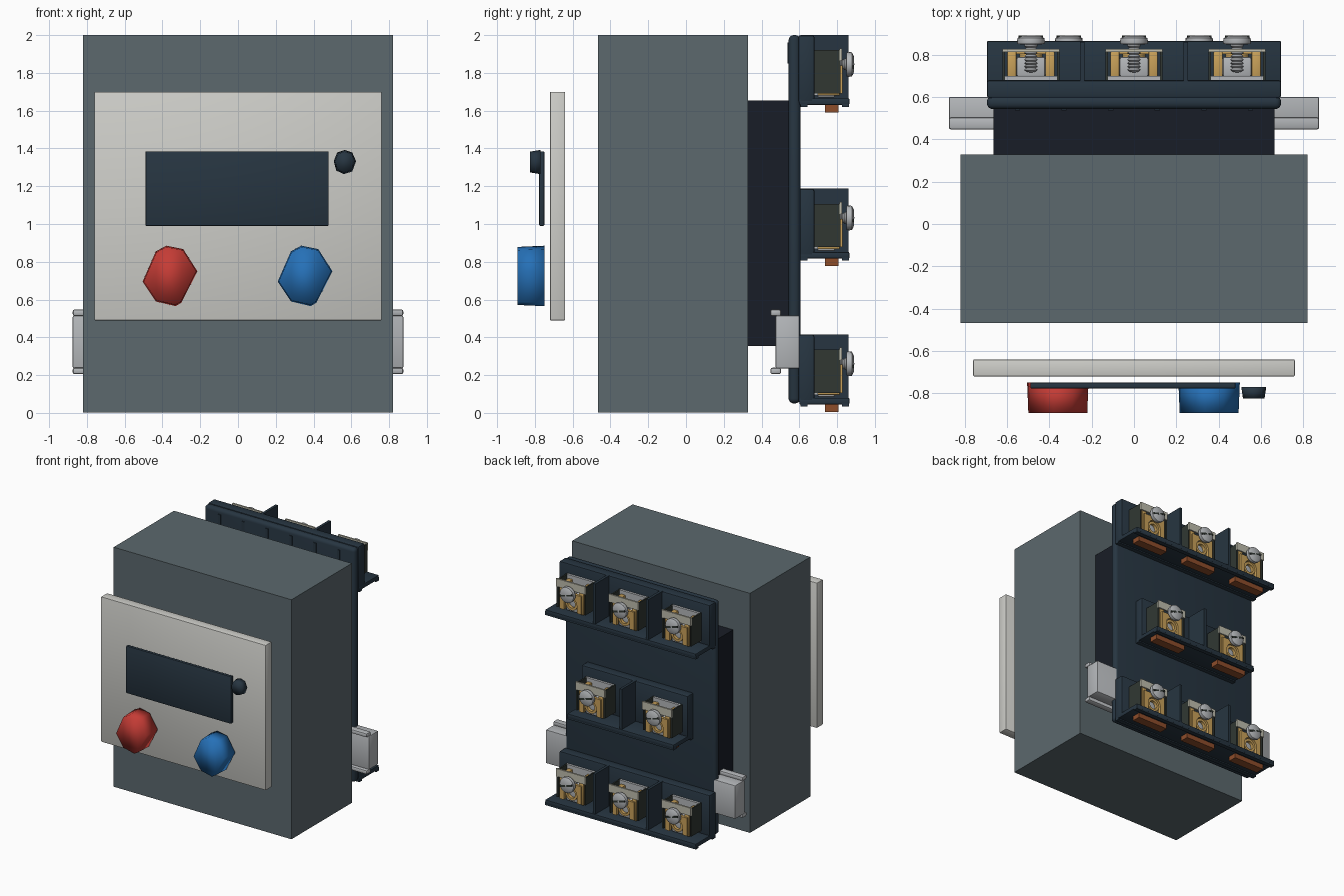
import bpy, bmesh, math
from mathutils import Vector

if "Cube" in bpy.data.objects:
    bpy.data.objects.remove(bpy.data.objects["Cube"])

def mat(name, r, g, b):
    m = bpy.data.materials.new(name)
    m.diffuse_color = tuple((c / 255) ** 2.2 for c in (r, g, b)) + (1,)
    m.use_nodes = True
    m.node_tree.nodes["Principled BSDF"].inputs["Base Color"].default_value = m.diffuse_color
    return m

BODY = mat("body_grey", 92, 104, 109)
DARK = mat("dark_blue", 43, 56, 67)
BLACK = mat("near_black", 31, 35, 43)
PANEL = mat("panel_light", 205, 205, 200)
RED = mat("red", 195, 62, 56)
BLUE = mat("blue", 42, 112, 182)
BRASS = mat("brass", 200, 160, 90)
COPPER = mat("copper", 140, 78, 46)
STEEL = mat("steel", 178, 181, 184)
OLIVE = mat("olive_dark", 52, 58, 54)
LABEL = mat("label_beige", 190, 188, 172)

def add(name, bm, m, smooth=None):
    bmesh.ops.recalc_face_normals(bm, faces=bm.faces)
    me = bpy.data.meshes.new(name)
    bm.to_mesh(me)
    bm.free()
    me.materials.append(m)
    ob = bpy.data.objects.new(name, me)
    bpy.context.collection.objects.link(ob)
    if smooth is not None:
        bpy.ops.object.select_all(action='DESELECT')
        ob.select_set(True)
        bpy.context.view_layer.objects.active = ob
        bpy.ops.object.shade_smooth_by_angle(angle=math.radians(smooth))
    return ob

def box(name, x, y, z, m, bevel=0, seg=2):
    """Box from (min, max) pairs, optionally with rounded edges."""
    bm = bmesh.new()
    bmesh.ops.create_cube(bm, size=1)
    for v in bm.verts:
        v.co = Vector([(a + b) / 2 + c * (b - a) for c, (a, b) in zip(v.co, (x, y, z))])
    if bevel:
        bmesh.ops.bevel(bm, geom=bm.edges[:], offset=bevel, segments=seg,
                        profile=0.5, affect='EDGES')
    return add(name, bm, m, 40 if bevel else None)

def prism(name, pts, cx, cz, y0, y1, m, scale=1, smooth=None):
    """Outline in x/z extruded from y0 to y1, scaled at y1."""
    bm = bmesh.new()
    a = [bm.verts.new((cx + x, y0, cz + z)) for x, z in pts]
    b = [bm.verts.new((cx + x * scale, y1, cz + z * scale)) for x, z in pts]
    bm.faces.new(a)
    bm.faces.new(b)
    n = len(pts)
    for i in range(n):
        j = (i + 1) % n
        bm.faces.new((a[i], a[j], b[j], b[i]))
    return add(name, bm, m, smooth)

def lathe(name, prof, cx, cz, m, n=20):
    """Profile of (radius, y) spun about a y axis."""
    bm = bmesh.new()
    vs = [bm.verts.new((cx + r, y, cz)) for r, y in prof]
    es = [bm.edges.new(e) for e in zip(vs, vs[1:])]
    bmesh.ops.spin(bm, geom=vs + es, cent=(cx, 0, cz), axis=(0, 1, 0),
                   angle=math.tau, steps=n, use_duplicate=False)
    bmesh.ops.remove_doubles(bm, verts=bm.verts, dist=0.0005)
    return add(name, bm, m, 40)

# main enclosure
box("enclosure", (-.82, .82), (-.467, .328), (.003, 2), BODY)

# floating front panel, display and buttons
box("front_panel", (-.76, .76), (-.72, -.64), (.49, 1.70), PANEL, .005)
box("display", (-.49, .48), (-.777, -.75), (.99, 1.385), DARK, .006)
knob = [(-.145, -.03), (-.075, .13), (-.02, .16), (.07, .142),
        (.145, .025), (.06, -.142), (.03, -.16), (-.075, -.135)]
prism("red_button", knob, -.36, .725, -.75, -.893, RED, .96, 180)
prism("blue_button", knob, .355, .725, -.75, -.893, BLUE, .96, 180)
small = [(-.058, .005), (-.04, .05), (0, .064), (.04, .05),
         (.06, .005), (.04, -.05), (-.005, -.064), (-.045, -.045)]
prism("indicator", small, .565, 1.328, -.77, -.825, DARK, .86, 180)

# rear block and carrier plate
box("rear_block", (-.665, .665), (.326, .55), (.355, 1.655), BLACK)
box("carrier_plate", (-.695, .695), (.543, .605), (.05, 2), DARK, .027, 4)
for i in range(6):
    x = -.55 + .22 * i
    box("plate_rib", (x - .012, x + .012), (.537, .56), (1.85, 1.96), DARK)

# mounting rail with two lips
box("rail_web", (-.875, .875), (.475, .601), (.235, .515), STEEL, .008)
for z in (.205, .513):
    box("rail_lip", (-.875, .875), (.447, .503), (z, z + .034), STEEL, .01)

# screw profile: threaded shank, then domed head
screw = [(0, .715)]
for i in range(8):
    y = .72 + .016 * i
    screw += [(.022, y), (.031, y + .008)]
screw += [(.03, .848), (.063, .85), (.066, .86), (.064, .878), (.045, .888), (0, .891)]

# arched brass clamp outline
arch = [(-.1, -.09), (-.1, .06), (.1, .06), (.1, -.09), (.06, -.09)]
arch += [(.06 * math.cos(a), -.03 + .06 * math.sin(a))
         for a in (math.pi * k / 10 for k in range(11))] + [(-.06, -.09)]

def terminal(x, z):
    """One screw clamp, z is the base height of its row."""
    w = .128
    for s in (-1, 1):
        c = x + s * w
        box("clamp_side", (c - .006, c + .006), (.675, .818), (z + .06, z + .29), OLIVE)
        c = x + s * .09
        box("brass_leg", (c - .022, c + .022), (.69, .815), (z + .05, z + .26), BRASS, .006)
    box("clamp_back", (x - w, x + w), (.675, .70), (z + .05, z + .29), STEEL)
    box("steel_core", (x - .068, x + .068), (.695, .79), (z + .04, z + .20), STEEL, .01)
    prism("brass_arch", arch, x, z + .15, .803, .828, BRASS)
    lathe("brass_ring", [(.035, .79), (.055, .79), (.055, .815), (.035, .815), (.035, .79)],
          x, z + .12, BRASS)
    lathe("screw", screw, x, z + .215, STEEL)
    slot = box("screw_slot", (-.058, .058), (.87, .8905), (-.007, .007), OLIVE)
    slot.location = (x, 0, z + .215)
    slot.rotation_euler = (0, math.radians(15), 0)
    box("label", (x - .135, x + .135), (.812, .826), (z + .235, z + .30), LABEL)
    box("copper_contact", (x - .14, x + .14), (.735, .808), (z - .04, z + .01), COPPER)

def terminal_row(z, half, xs, fins):
    box("row_backing", (-half, half), (.595, .68), (z + .01, z + .37), DARK, .012)
    box("row_tray", (-half, half), (.60, .865), (z, z + .035), DARK, .006)
    for s in (-.5, .5):
        y = .735 + s * .22
        box("tray_rim", (-half, half), (y - .018, y + .018), (z - .01, z + .02), DARK)
    for x in fins:
        box("divider", (x - .011, x + .011), (.64, .86), (z + .01, z + .37), DARK)
    for x in xs:
        terminal(x, z)

# three rows of terminals
terminal_row(1.63, .695, (-.487, 0, .487), (-.245, .245))
terminal_row(.817, .49, (-.308, .308), (0,))
terminal_row(.045, .695, (-.487, 0, .487), (-.245, .245))
